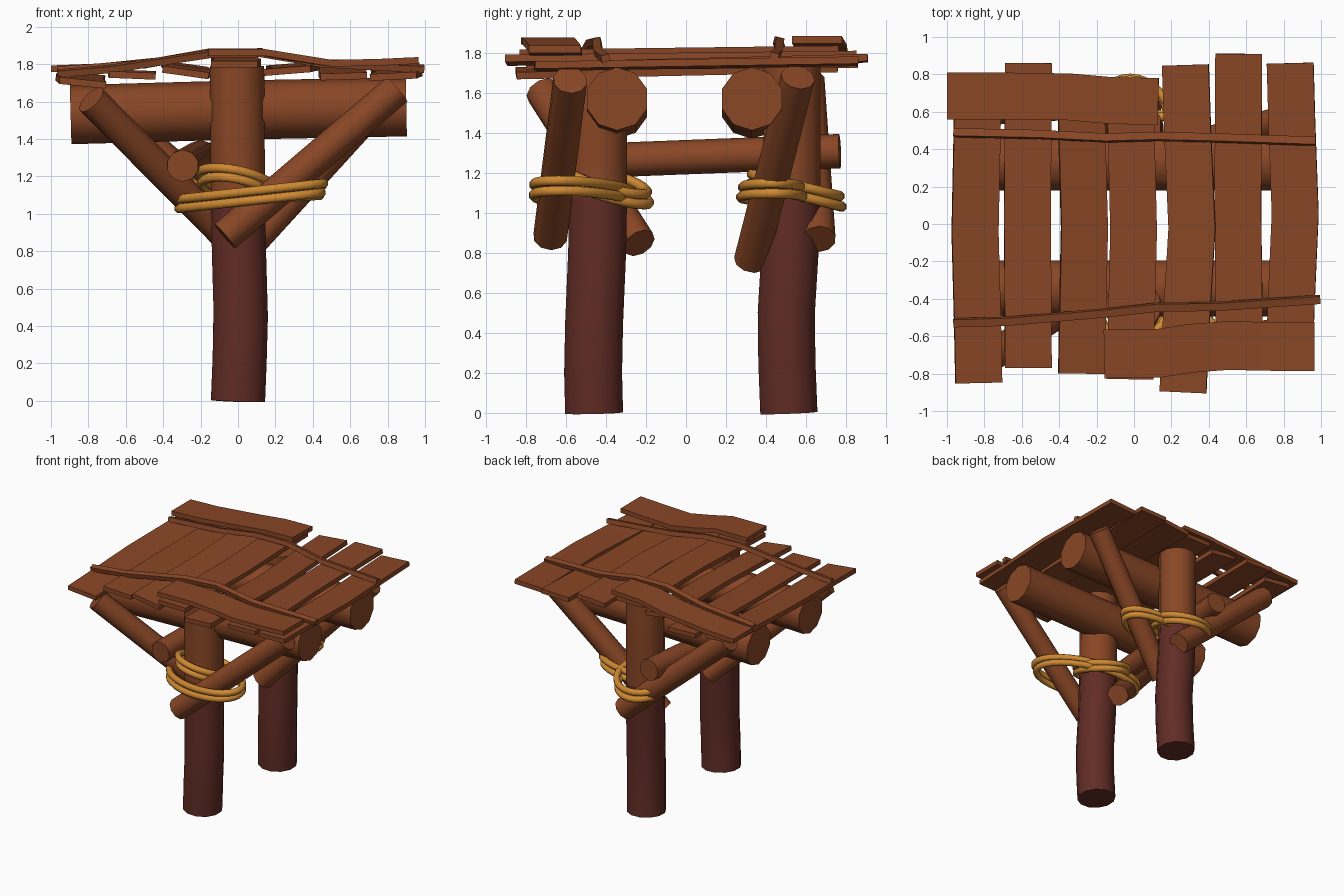
import bpy, bmesh, math
from mathutils import Vector

if "Cube" in bpy.data.objects:
    bpy.data.objects.remove(bpy.data.objects["Cube"])


def material(name, rgb):
    m = bpy.data.materials.new(name)
    m.diffuse_color = (*rgb, 1)
    m.use_nodes = True
    m.node_tree.nodes["Principled BSDF"].inputs["Base Color"].default_value = m.diffuse_color
    return m


BROWN = material("brown_wood", (0.25, 0.062, 0.019))
DARK = material("dark_wet_wood", (0.12, 0.025, 0.018))
ROPE = material("golden_rope", (0.62, 0.25, 0.032))


def sweep(name, pts, profile, mats, up=(0, 0, 1), closed=False, roll=0.0, split_z=None):
    """Sweep a 2D profile along a path; split_z gives material 1 below that height."""
    pts = [Vector(p) for p in pts]
    n, k, up = len(pts), len(profile), Vector(up)
    cr, sr = math.cos(roll), math.sin(roll)
    bm = bmesh.new()
    rings = []
    for i, p in enumerate(pts):
        a = pts[i - 1] if (closed or i > 0) else p
        b = pts[(i + 1) % n] if (closed or i < n - 1) else p
        t = (b - a).normalized()
        side = t.cross(up).normalized()
        top = side.cross(t)
        rings.append([bm.verts.new(p + side * (x * cr - y * sr) + top * (x * sr + y * cr))
                      for x, y in profile])
    for i in range(n if closed else n - 1):
        r0, r1 = rings[i], rings[(i + 1) % n]
        for j in range(k):
            bm.faces.new((r0[j], r0[(j + 1) % k], r1[(j + 1) % k], r1[j]))
    if not closed:
        bm.faces.new(rings[0])
        bm.faces.new(rings[-1])
    bmesh.ops.recalc_face_normals(bm, faces=bm.faces)
    if split_z is not None:
        for f in bm.faces:
            f.material_index = 1 if f.calc_center_median().z < split_z else 0
    me = bpy.data.meshes.new(name)
    bm.to_mesh(me)
    bm.free()
    for m in mats:
        me.materials.append(m)
    ob = bpy.data.objects.new(name, me)
    bpy.context.collection.objects.link(ob)
    bpy.ops.object.select_all(action='DESELECT')
    ob.select_set(True)
    bpy.context.view_layer.objects.active = ob
    bpy.ops.object.shade_smooth_by_angle(angle=math.radians(46))
    return ob


def circle(r, n):
    return [(r * math.cos(2 * math.pi * (i + 0.5) / n), r * math.sin(2 * math.pi * (i + 0.5) / n))
            for i in range(n)]


def rect(w, h):
    return [(-w / 2, -h / 2), (w / 2, -h / 2), (w / 2, h / 2), (-w / 2, h / 2)]


# Posts, dark below the waterline
sweep("front_post", [(0, -.46, 0), (.008, -.465, .2), (.015, -.46, .45), (.005, -.445, .8),
                     (0, -.44, 1.08), (-.005, -.44, 1.79)],
      circle(.15, 12), [BROWN, DARK], up=(0, 1, 0), split_z=1.08)
sweep("back_post", [(0, .515, 0), (.008, .505, .25), (.012, .502, .5), (.005, .52, .8),
                    (0, .53, 1.08), (0, .53, 1.76)],
      circle(.148, 12), [BROWN, DARK], up=(0, 1, 0), split_z=1.08)

# Big logs carrying the deck
for name, y in (("front_log", -.345), ("back_log", .33)):
    sweep(name, [(-.895, y, 1.53), (0, y, 1.555), (.9, y, 1.572)], circle(.158, 10), [BROWN])

# Tie log between the posts
sweep("tie_log", [(-.295, -.59, 1.257), (-.2, .77, 1.31)], circle(.086, 10), [BROWN])

# Diagonal braces
for name, a, b in (
        ("front_right_brace", (-.07, -.68, .88), (.85, -.58, 1.665)),
        ("front_left_brace", (-.03, -.235, .85), (-.785, -.72, 1.61)),
        ("back_right_brace", (-.01, .325, .76), (.83, .56, 1.68)),
        ("back_left_brace", (.10, .665, .87), (-.82, .61, 1.66))):
    sweep(name, [a, b], circle(.086, 10), [BROWN])


# Rope lashings: tilted elliptical loops, two strands each
def rope(name, cx, cy, a, b, turn, z0, gx, gy):
    for s in range(2):
        pts = []
        for i in range(28):
            q = 2 * math.pi * i / 28
            u, v = (a - .015 * s) * math.cos(q), (b + .01 * s) * math.sin(q)
            dx = u * math.cos(turn) - v * math.sin(turn)
            dy = u * math.sin(turn) + v * math.cos(turn)
            pts.append((cx + dx, cy + dy, z0 + gx * dx + gy * dy - .05 * s))
        sweep(f"{name}_{s + 1}", pts, circle(.026, 8), [ROPE], closed=True)


rope("front_wide_rope", .065, -.51, .42, .2, -.42, 1.12, .11, 0)
rope("front_tight_rope", -.01, -.41, .2, .215, 0, 1.17, -.2, -.3)
rope("back_tight_rope", -.02, .55, .22, .22, 0, 1.14, 0, -.25)
rope("back_wide_rope", .13, .43, .32, .145, 0, 1.13, .06, 0)

# Deck planks: x at front, middle, back; y ends; z ends; roll
planks = [
    (-.83, -.85, -.835, -.85, .76, 1.70, 1.735, -.10),
    (-.565, -.57, -.565, -.77, .86, 1.74, 1.75, -.04),
    (-.28, -.265, -.285, -.80, .76, 1.755, 1.785, -.14),
    (-.02, -.002, -.02, -.83, .76, 1.80, 1.82, 0),
    (.262, .31, .275, -.90, .85, 1.765, 1.785, .08),
    (.565, .555, .56, -.76, .91, 1.735, 1.775, .03),
    (.83, .862, .835, -.75, .86, 1.735, 1.76, .05)]
for i, (x0, x1, x2, y0, y1, z0, z1, roll) in enumerate(planks):
    zm, h = (z0 + z1) / 2, (y1 - y0)
    pts = [(x0, y0, z0), ((x0 * 2 + x1) / 3, y0 + h * .2, z0 * .8 + z1 * .2),
           (x1, y0 + h * .5, zm), ((x2 * 2 + x1) / 3, y0 + h * .8, z0 * .2 + z1 * .8), (x2, y1, z1)]
    sweep(f"deck_plank_{i + 1}", pts, rect(.25, .036), [BROWN], roll=roll)

# Cross planks lying on the deck edges
sweep("back_cross_plank", [(-1, .685, 1.775), (-.75, .685, 1.785), (-.35, .68, 1.825),
                           (-.12, .66, 1.86), (.13, .655, 1.868)],
      rect(.25, .036), [BROWN])
sweep("front_cross_plank", [(-.16, -.695, 1.862), (.14, -.69, 1.862), (.3, -.665, 1.835),
                            (.5, -.65, 1.805), (.75, -.655, 1.81), (.965, -.655, 1.82)],
      rect(.26, .036), [BROWN])

# Thin battens following the arch of the deck
sweep("back_batten", [(-.965, .488, 1.765), (-.5, .478, 1.80), (-.15, .46, 1.862), (.12, .468, 1.862),
                      (.45, .46, 1.805), (.97, .442, 1.785)],
      rect(.042, .036), [BROWN], roll=.25)
sweep("front_batten", [(-.965, -.528, 1.75), (-.68, -.52, 1.775), (-.15, -.475, 1.855), (.12, -.445, 1.86),
                       (.45, -.44, 1.805), (.995, -.403, 1.775)],
      rect(.042, .036), [BROWN], roll=-.25)
